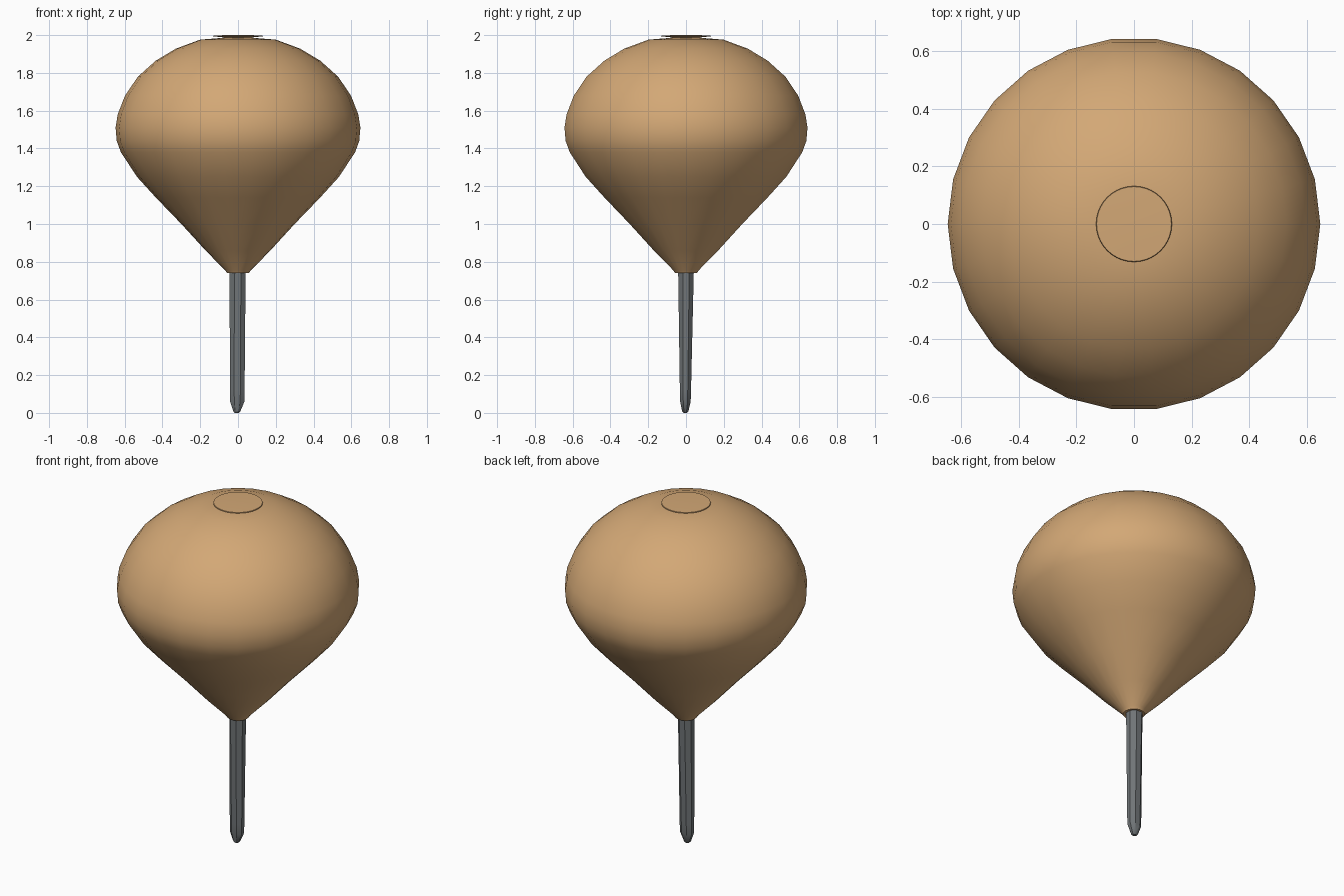
import bpy, bmesh, math

if "Cube" in bpy.data.objects:
    bpy.data.objects.remove(bpy.data.objects["Cube"])


def material(name, rgb):
    m = bpy.data.materials.new(name)
    m.diffuse_color = (*rgb, 1)
    m.use_nodes = True
    m.node_tree.nodes["Principled BSDF"].inputs["Base Color"].default_value = m.diffuse_color
    return m


def loft(name, rings, sides, mat, angle, turn=0.0):
    """Stack elliptical rings (rx, ry, z, x offset, y offset) and cap both ends."""
    bm = bmesh.new()
    loops = []
    for rx, ry, z, ox, oy in rings:
        loops.append([bm.verts.new((ox + rx * math.cos(turn + 2 * math.pi * i / sides),
                                    oy + ry * math.sin(turn + 2 * math.pi * i / sides), z))
                      for i in range(sides)])
    for a, b in zip(loops, loops[1:]):
        for i in range(sides):
            j = (i + 1) % sides
            bm.faces.new((a[i], a[j], b[j], b[i]))
    bm.faces.new(loops[0][::-1])
    bm.faces.new(loops[-1])
    bmesh.ops.recalc_face_normals(bm, faces=bm.faces)
    me = bpy.data.meshes.new(name)
    bm.to_mesh(me)
    bm.free()
    me.materials.append(mat)
    ob = bpy.data.objects.new(name, me)
    bpy.context.collection.objects.link(ob)
    bpy.ops.object.select_all(action='DESELECT')
    ob.select_set(True)
    bpy.context.view_layer.objects.active = ob
    bpy.ops.object.shade_smooth_by_angle(angle=math.radians(angle))
    return ob


def turned(profile):
    return [(r, r, z, 0, 0) for r, z in profile]


wood = material("tan wood", (0.65, 0.39, 0.18))
steel = material("dark steel", (0.165, 0.18, 0.188))

# Turned wooden body, from the neck up to the shallow crown
body = [(0.045, 0.742), (0.058, 0.74), (0.068, 0.755), (0.17, 0.858), (0.30, 1.0),
        (0.435, 1.14), (0.535, 1.25), (0.62, 1.38), (0.642, 1.44), (0.648, 1.51),
        (0.637, 1.58), (0.598, 1.68), (0.53, 1.78), (0.435, 1.865), (0.33, 1.928),
        (0.20, 1.976), (0.10, 1.984), (0.02, 1.986)]
loft("top_body", turned(body), 26, wood, 60)

# Thin button on the crown
button = [(0.07, 1.98), (0.08, 1.988), (0.132, 1.994), (0.13, 1.998), (0.06, 2.0)]
loft("crown_button", turned(button), 40, wood, 60)

# Faceted metal spike, flattened slightly towards the tip
spike = [(0.012, 0.010, 0.0, -0.006, -0.004), (0.020, 0.018, 0.008, -0.006, -0.004),
         (0.041, 0.030, 0.06, -0.004, -0.003), (0.042, 0.032, 0.12, -0.004, -0.003),
         (0.046, 0.045, 0.76, -0.002, 0)]
loft("spike", spike, 8, steel, 30, math.pi / 8)
